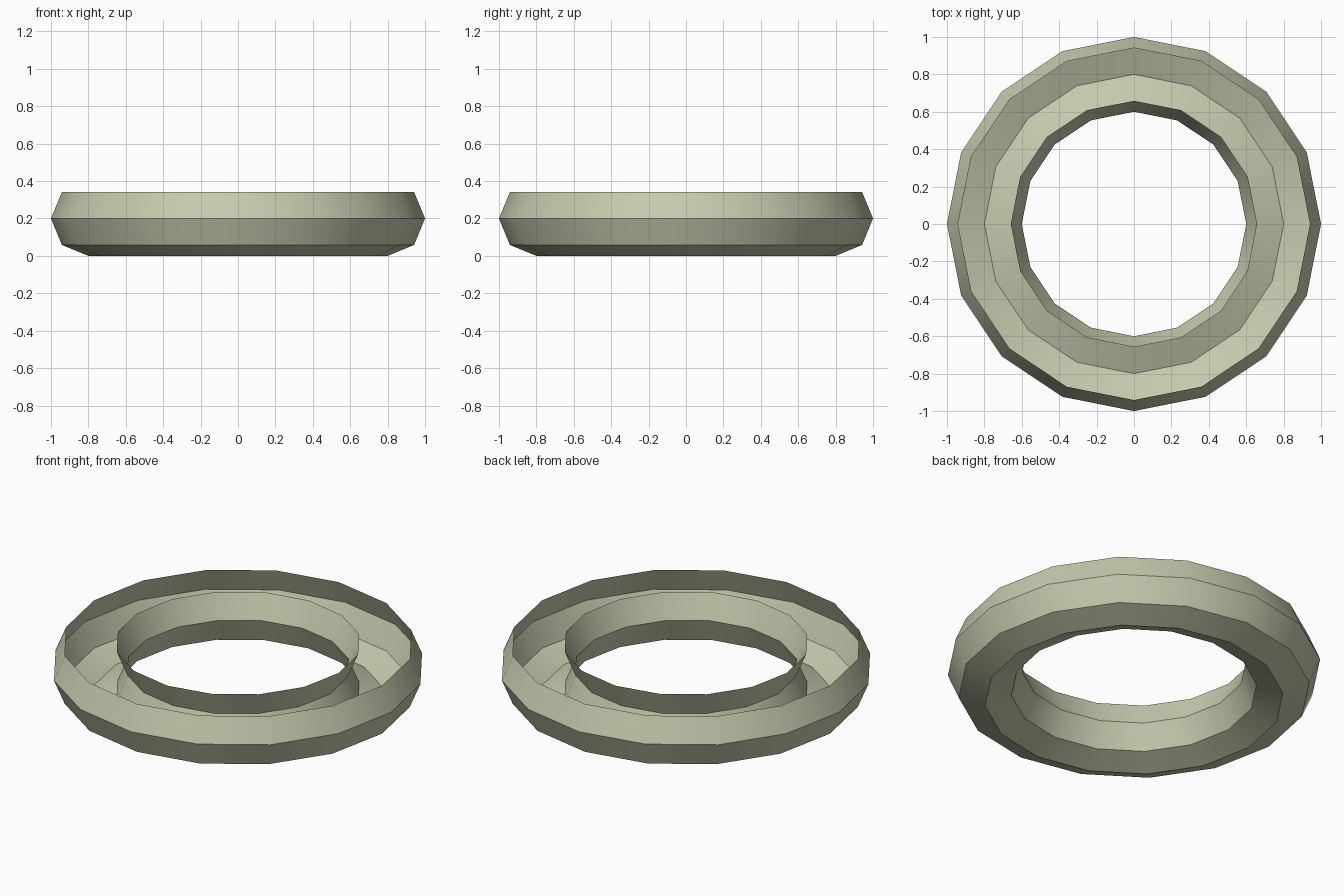
import bpy
import bmesh
import math

cube = bpy.data.objects.get("Cube")
if cube:
    bpy.data.objects.remove(cube, do_unlink=True)

MAJOR, MINOR = 0.8, 0.2

# Single pale sage colour
colour = (0.56, 0.59, 0.42, 1.0)
sage = bpy.data.materials.new("pale_sage")
sage.use_nodes = True
sage.diffuse_color = colour
bsdf = next(n for n in sage.node_tree.nodes if n.type == "BSDF_PRINCIPLED")
bsdf.inputs["Base Color"].default_value = colour
bsdf.inputs["Roughness"].default_value = 0.8

# Ring trough: a low-poly torus resting on the ground
bpy.ops.mesh.primitive_torus_add(
    major_segments=16, minor_segments=8,
    major_radius=MAJOR, minor_radius=MINOR, location=(0, 0, 0))
ring = bpy.context.object
ring.name = ring.data.name = "ring_trough"

# Open the top by removing its crest loop, and lift the base to z = 0
bm = bmesh.new()
bm.from_mesh(ring.data)
crest = [v for v in bm.verts if v.co.z > MINOR * 0.95]
bmesh.ops.delete(bm, geom=crest, context="VERTS")
bmesh.ops.translate(bm, verts=bm.verts, vec=(0, 0, MINOR))
bm.to_mesh(ring.data)
bm.free()

ring.data.materials.clear()
ring.data.materials.append(sage)

# Smooth around the ring, crisp along the profile
bpy.ops.object.shade_smooth_by_angle(angle=math.radians(30))
